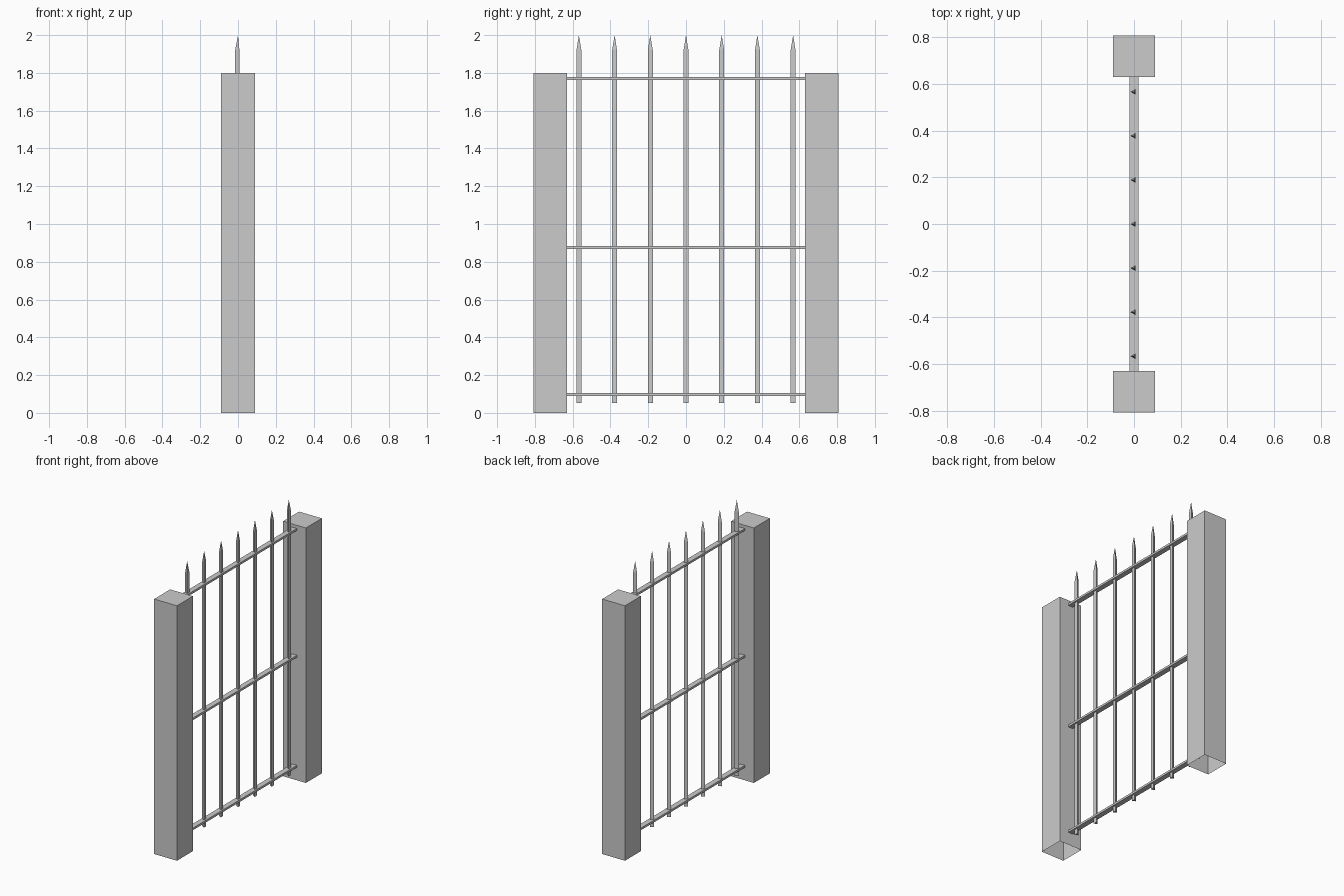
import bpy, bmesh, math

cube = bpy.data.objects.get("Cube")
if cube:
    bpy.data.objects.remove(cube, do_unlink=True)

# One flat grey for the whole gate
grey = bpy.data.materials.new("plain_grey")
grey.use_nodes = True
colour = (0.6, 0.6, 0.6, 1)
grey.diffuse_color = colour
grey.node_tree.nodes["Principled BSDF"].inputs["Base Color"].default_value = colour


def finish(name, bm):
    mesh = bpy.data.meshes.new(name)
    bm.to_mesh(mesh)
    bm.free()
    mesh.materials.append(grey)
    obj = bpy.data.objects.new(name, mesh)
    bpy.context.collection.objects.link(obj)
    return obj


def box(name, size, centre, open_bottom=False):
    bm = bmesh.new()
    bmesh.ops.create_cube(bm, size=1)
    bmesh.ops.scale(bm, vec=size, verts=bm.verts)
    bmesh.ops.translate(bm, vec=centre, verts=bm.verts)
    if open_bottom:
        bm.normal_update()
        base = [f for f in bm.faces if f.normal.z < -0.9]
        bmesh.ops.delete(bm, geom=base, context='FACES_ONLY')
    return finish(name, bm)


def pointed_bar(name, y, radius=0.015, bottom=0.053, shoulder=1.92, tip=2.0):
    # Three-sided bar, one edge towards -x, drawn up to a spike
    bm = bmesh.new()
    rings = []
    for z in (bottom, shoulder):
        angles = [math.pi + k * math.tau / 3 for k in range(3)]
        rings.append([bm.verts.new((radius * math.cos(a), y + radius * math.sin(a), z))
                      for a in angles])
    low, high = rings
    peak = bm.verts.new((0, y, tip))
    bm.faces.new(low[::-1])
    for k in range(3):
        n = (k + 1) % 3
        bm.faces.new((low[k], low[n], high[n], high[k]))
        bm.faces.new((high[k], high[n], peak))
    return finish(name, bm)


# Square posts, hollow underneath
for name, side in (("front_post", -1), ("back_post", 1)):
    box(name, (0.178, 0.178, 1.8), (0, side * 0.719, 0.9), open_bottom=True)

# Flat horizontal rails
for name, z in (("lower_rail", 0.098), ("middle_rail", 0.875), ("upper_rail", 1.77)):
    box(name, (0.038, 1.264, 0.015), (0, 0, z))

# Seven evenly spaced spiked bars
for i in range(7):
    pointed_bar(f"spiked_bar_{i + 1}", (i - 3) * 0.189)
